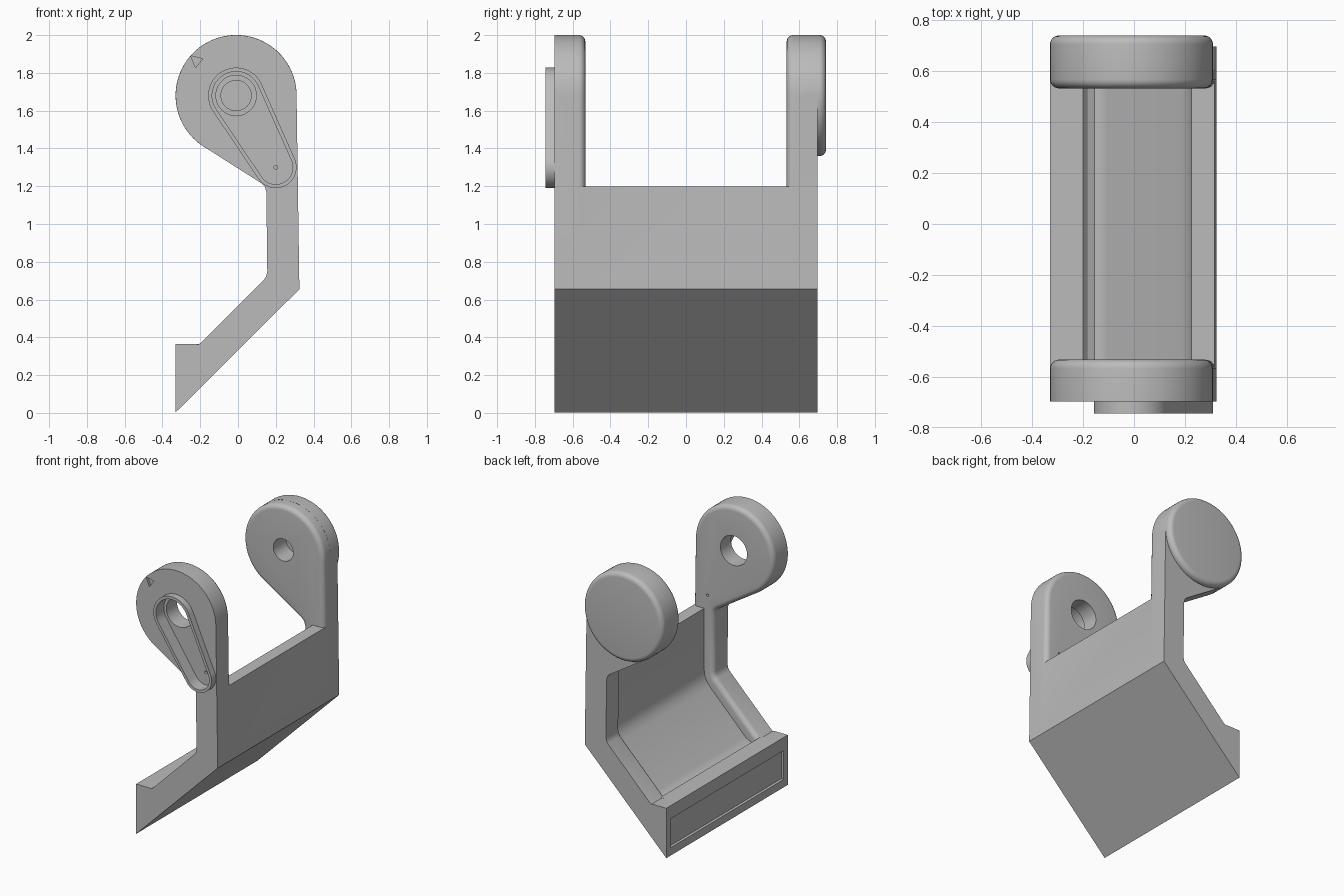
import bpy, bmesh, math

old = bpy.data.objects.get("Cube")
if old:
    bpy.data.objects.remove(old, do_unlink=True)

grey = bpy.data.materials.new("light grey")
grey.use_nodes = True
COLOUR = (0.5, 0.5, 0.5, 1)
grey.diffuse_color = COLOUR
grey.node_tree.nodes["Principled BSDF"].inputs["Base Color"].default_value = COLOUR

HUB = (-0.01, 1.68)
PIN = (0.20, 1.30)
R = 0.32


def arc(centre, r, a0, a1, n=40):
    return [(centre[0] + r * math.cos(a0 + (a1 - a0) * i / n),
             centre[1] + r * math.sin(a0 + (a1 - a0) * i / n)) for i in range(n + 1)]


def circle(centre, r, n=64):
    return arc(centre, r, 0, math.tau, n)[:-1]


def teardrop(r1, r2):
    """Outline wrapped round the hub and the pin."""
    dx, dz = PIN[0] - HUB[0], PIN[1] - HUB[1]
    t, a = math.atan2(dz, dx), math.acos((r1 - r2) / math.hypot(dx, dz))
    return arc(HUB, r1, t + a, t + math.tau - a) + arc(PIN, r2, t - a, t + a, 24)


def extrude(name, profile, y0, y1, round_y=None, radius=0.035):
    """Extrude an x-z profile along y, rounding the rim at y = round_y."""
    bm = bmesh.new()
    face = bm.faces.new([bm.verts.new((x, y0, z)) for x, z in profile])
    moved = bmesh.ops.extrude_face_region(bm, geom=[face])["geom"]
    for v in moved:
        if isinstance(v, bmesh.types.BMVert):
            v.co.y = y1
    bmesh.ops.recalc_face_normals(bm, faces=bm.faces)
    if round_y is not None:
        rim = [e for e in bm.edges if all(abs(v.co.y - round_y) < 1e-5 for v in e.verts)]
        bmesh.ops.bevel(bm, geom=rim, offset=radius, segments=6, profile=0.5,
                        affect='EDGES', clamp_overlap=False)
    mesh = bpy.data.meshes.new(name)
    bm.to_mesh(mesh)
    bm.free()
    mesh.materials.append(grey)
    ob = bpy.data.objects.new(name, mesh)
    bpy.context.collection.objects.link(ob)
    return ob


def select(ob):
    bpy.ops.object.select_all(action='DESELECT')
    ob.select_set(True)
    bpy.context.view_layer.objects.active = ob


def combine(target, other, operation, keep=False):
    select(target)
    mod = target.modifiers.new("bool", 'BOOLEAN')
    mod.operation, mod.object, mod.solver = operation, other, 'EXACT'
    bpy.ops.object.modifier_apply(modifier=mod.name)
    if not keep:
        bpy.data.objects.remove(other, do_unlink=True)


# Side arms: round head, neck and sloping foot
arm_profile = arc(HUB, R, 0, math.radians(236), 56) + [
    (0.125, 1.215), (0.142, 1.198), (0.15, 1.17), (0.155, 0.75), (0.15, 0.725),
    (0.14, 0.708), (-0.195, 0.372), (-0.21, 0.362), (-0.225, 0.365),
    (-0.33, 0.365), (-0.33, 0.003), (0.325, 0.655)]
frame = extrude("bracket_frame", arm_profile, -0.697, -0.533, -0.533)
back_arm = extrude("back_arm", arm_profile, 0.533, 0.697, 0.533)

# Scoop between the arms: wall, filleted floor and lip
scoop_profile = [
    (0.316, 1.198), (0.227, 1.198), (0.227, 0.75), (0.222, 0.71), (0.205, 0.672),
    (0.18, 0.64), (-0.105, 0.352), (-0.13, 0.333), (-0.155, 0.328), (-0.18, 0.34),
    (-0.2, 0.365), (-0.33, 0.365), (-0.33, 0.003), (0.325, 0.655)]
scoop = extrude("scoop", scoop_profile, -0.58, 0.58)

# Round cap on the outside of the back arm
cap = extrude("back_cap", circle(HUB, R + 0.0005, 96), 0.62, 0.741, 0.741)
combine(back_arm, cap, 'UNION')
combine(frame, scoop, 'UNION')
combine(frame, back_arm, 'UNION')

# Raised teardrop rim on the front arm, with its slot
rim = extrude("lever_rim", teardrop(0.148, 0.11), -0.745, -0.69)
slot = extrude("slot_cutter", teardrop(0.127, 0.09), -0.8, -0.655)
slot.hide_render = True
combine(rim, slot, 'DIFFERENCE', keep=True)
combine(frame, slot, 'DIFFERENCE')

# Shaft holes, pin hole and engraved triangle
cuts = [("front_bore", circle(HUB, 0.107), -0.8, -0.4),
        ("back_bore", circle(HUB, 0.08), 0.4, 0.68),
        ("pin_bore", circle(PIN, 0.01, 16), -0.8, -0.4),
        ("marker_cut", [(-0.25, 1.89), (-0.187, 1.875), (-0.225, 1.827)], -0.8, -0.68)]
for name, profile, y0, y1 in cuts:
    combine(frame, extrude(name, profile, y0, y1), 'DIFFERENCE')

# Shallow rectangular panel sunk into the lip
panel = extrude("panel_cutter", [(-0.4, 0.06), (-0.31, 0.06), (-0.31, 0.27), (-0.4, 0.27)],
                -0.65, 0.65)
combine(frame, panel, 'DIFFERENCE')

for ob in (frame, rim):
    select(ob)
    bpy.ops.object.shade_smooth_by_angle(angle=math.radians(30))
